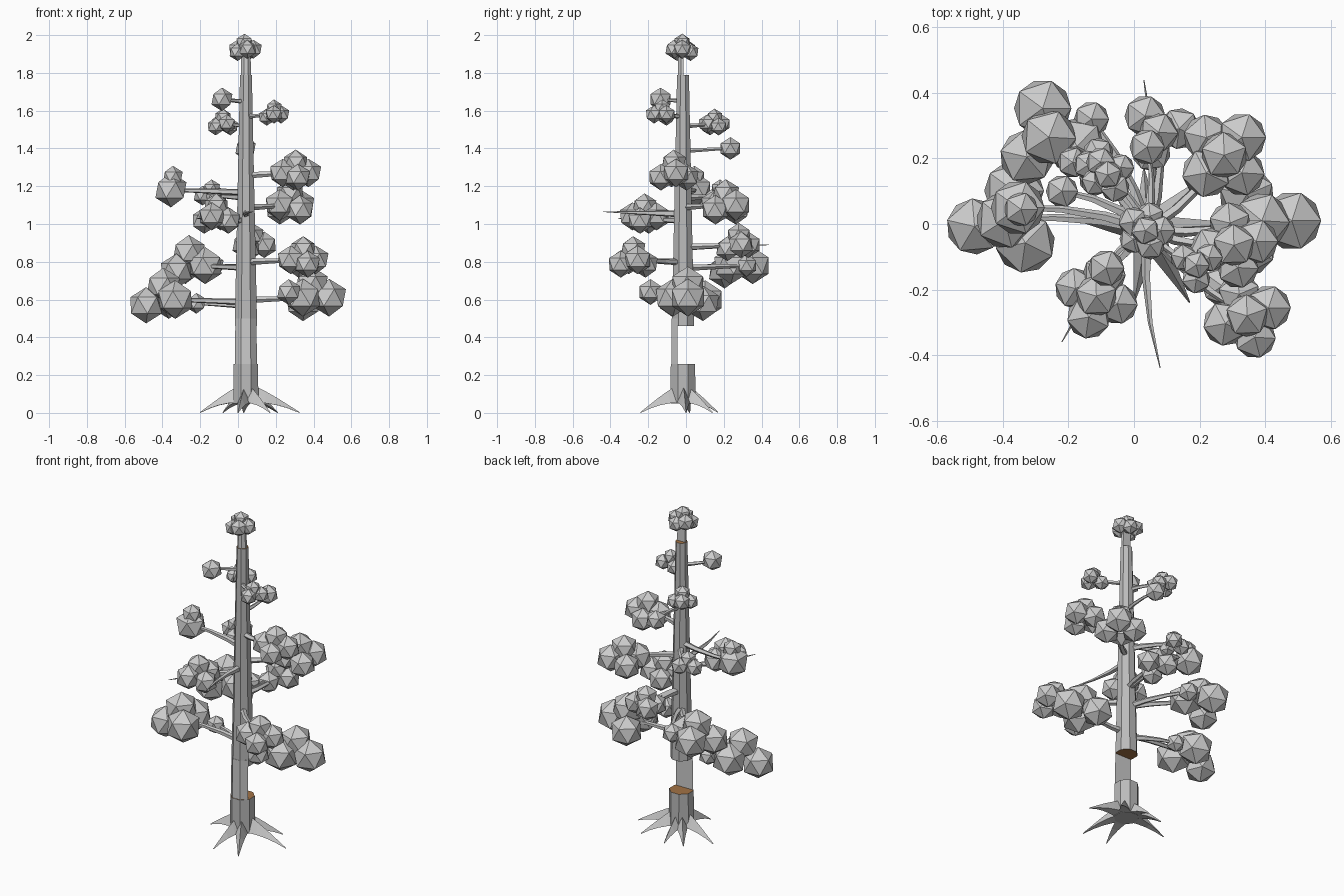
import bpy, bmesh, math
from mathutils import Vector, Matrix

if "Cube" in bpy.data.objects:
    bpy.data.objects.remove(bpy.data.objects["Cube"])

AXIS = Vector((0.042, -0.016, 0))          # trunk axis


def material(name, r, g, b):
    m = bpy.data.materials.new(name)
    m.diffuse_color = (r, g, b, 1)
    m.use_nodes = True
    m.node_tree.nodes["Principled BSDF"].inputs["Base Color"].default_value = m.diffuse_color
    return m


bark = material("bark", 0.5, 0.5, 0.5)
wood = material("cut_wood", 0.36, 0.17, 0.06)


def make(name, bm):
    bmesh.ops.recalc_face_normals(bm, faces=bm.faces)
    me = bpy.data.meshes.new(name)
    bm.to_mesh(me)
    bm.free()
    ob = bpy.data.objects.new(name, me)
    bpy.context.collection.objects.link(ob)
    return ob


def log(name, z0, z1, r0, r1, cut_y=None):
    """Eight-sided trunk section with wooden caps, or a front slab of one."""
    bm = bmesh.new()
    at = Matrix.Translation(AXIS + Vector((0, 0, (z0 + z1) / 2)))
    bmesh.ops.create_cone(bm, cap_ends=True, segments=8, radius1=r0, radius2=r1,
                          depth=z1 - z0, matrix=at @ Matrix.Rotation(math.pi / 8, 4, 'Z'))
    if cut_y is not None:
        bmesh.ops.bisect_plane(bm, geom=bm.verts[:] + bm.edges[:] + bm.faces[:],
                               plane_co=(0, cut_y, 0), plane_no=(0, 1, 0), clear_outer=True)
        bmesh.ops.holes_fill(bm, edges=[e for e in bm.edges if e.is_boundary])
    ob = make(name, bm)
    if cut_y is None:
        ob.data.materials.append(bark)
        ob.data.materials.append(wood)
        for p in ob.data.polygons:
            p.material_index = int(abs(p.normal.z) > 0.9 and p.center.z > 0.1)


def loft(bm, rings):
    """Skin equal vertex rings and close both ends."""
    vs = [[bm.verts.new(p) for p in r] for r in rings]
    n = len(vs[0])
    for a, b in zip(vs, vs[1:]):
        for i in range(n):
            j = (i + 1) % n
            bm.faces.new((a[i], a[j], b[j], b[i]))
    bm.faces.new(vs[0])
    bm.faces.new(vs[-1])


def branch(bm, tip, r, taper):
    """Five-sided, slightly bent branch thinning towards its tip."""
    b = Vector(tip)
    a = Vector((AXIS.x, AXIS.y, b.z - 0.012))
    side = (b - a).cross(Vector((0, 0, 1))).normalized()
    up = side.cross(b - a).normalized()
    rings = []
    for k in range(4):
        t = k / 3
        c = a.lerp(b, t) + side * r * math.sin(math.pi * t)
        rings.append([c + (side * math.cos(i * math.tau / 5) + up * math.sin(i * math.tau / 5))
                      * r * (1 - taper * t) for i in range(5)])
    loft(bm, rings)


def root(bm, x, y):
    """Triangular ridge sinking from the stump to a point on the ground."""
    d = Vector((x, y, 0)) - AXIS
    s = Vector((-d.y, d.x, 0)).normalized()
    rings = []
    for k in range(5):
        t = k / 4
        c = AXIS + d * (0.15 + 0.85 * t)
        w = 0.036 * (1 - t) + 0.002
        low = Vector((0, 0, 0.055 * (1 - t * t)))
        rings.append([c + s * w + low, c - s * w + low,
                      c + low + Vector((0, 0, 0.085 * (1 - t) ** 1.3 + 0.005))])
    loft(bm, rings)


def cluster(name, x, y, z, r, n, turn):
    """Ring of n faceted leaf balls, topped by one more when n is over two."""
    bm = bmesh.new()
    spots = [(0, 0, 0, 1)]
    if n > 1:
        spots = [(0.92 * math.cos(math.radians(turn) + i * math.tau / n),
                  0.92 * math.sin(math.radians(turn) + i * math.tau / n),
                  -0.3 * (i % 2), 1 - 0.06 * (i % 2)) for i in range(n)]
    if n > 2:
        spots.append((0, 0, 0.7, 0.95))
    for k, (dx, dy, dz, size) in enumerate(spots):
        at = Matrix.Translation((x + dx * r, y + dy * r, z + dz * r))
        bmesh.ops.create_icosphere(bm, subdivisions=1, radius=r * size,
                                   matrix=at @ Matrix.Rotation(0.4 * k, 4, 'Z'))
    make(name, bm)


# Trunk: stump, slab left by the cut, main trunk, splintered top
log("stump", 0.05, 0.26, 0.071, 0.07)
log("lower_trunk_slab", 0.24, 0.5, 0.067, 0.065, cut_y=-0.045)
log("main_trunk", 0.46, 1.79, 0.064, 0.034)
log("upper_trunk_slab", 1.77, 1.92, 0.03, 0.026, cut_y=-0.012)

# Roots
roots = bmesh.new()
for x, y in ((-0.2, 0.02), (0, -0.24), (0.17, -0.24), (0.325, 0),
             (0.21, 0.14), (0.03, 0.17), (-0.08, 0.14)):
    root(roots, x, y)
make("roots", roots)

# Foliage, most clusters carried by their own branch
branches = bmesh.new()
for spec in (
        ("low_left", -0.395, 0.012, 0.6, 0.102, 3, 72),
        ("low_left_inner", -0.22, 0.1, 0.58, 0.055, 1, 0),
        ("low_right", 0.39, 0.01, 0.61, 0.1, 3, 0),
        ("low_right_inner", 0.29, -0.13, 0.64, 0.068, 2, 250),
        ("back_left", -0.26, 0.265, 0.78, 0.098, 3, 102),
        ("back_left_inner", -0.13, 0.32, 0.78, 0.06, 1, 0),
        ("front_right", 0.345, -0.28, 0.81, 0.076, 4, 20),
        ("back", 0.075, 0.28, 0.89, 0.07, 3, 130),
        ("back_right", 0.275, 0.21, 1.1, 0.083, 4, 45),
        ("front_left", -0.115, -0.22, 1.04, 0.074, 4, 70),
        ("mid_left", -0.355, 0.05, 1.18, 0.092, 1, 0),
        ("mid_left_top", -0.345, 0.045, 1.25, 0.058, 1, 0),
        ("mid_back_left", -0.14, 0.18, 1.15, 0.052, 3, 170),
        ("mid_right", 0.305, -0.065, 1.27, 0.075, 4, 10),
        ("high_back_single", 0.04, 0.235, 1.4, 0.06, 1, 0),
        ("high_back", -0.08, 0.15, 1.53, 0.049, 4, 120),
        ("high_right", 0.19, -0.125, 1.58, 0.048, 3, 30),
        ("high_left", -0.085, -0.135, 1.66, 0.062, 1, 0),
        ("crown", 0.035, -0.02, 1.925, 0.05, 5, 0)):
    cluster("leaves_" + spec[0], *spec[1:])
    if spec[0] not in ("crown", "mid_left_top", "front_left", "low_right_inner"):
        branch(branches, spec[1:4], 0.019 if spec[3] < 1.3 else 0.014, 0.55)

# Long branches whose tips poke out bare
for tip in ((0.08, -0.44, 1.065), (-0.22, -0.36, 1.03), (0.03, 0.44, 0.89)):
    branch(branches, tip, 0.02, 0.92)
make("branches", branches)
